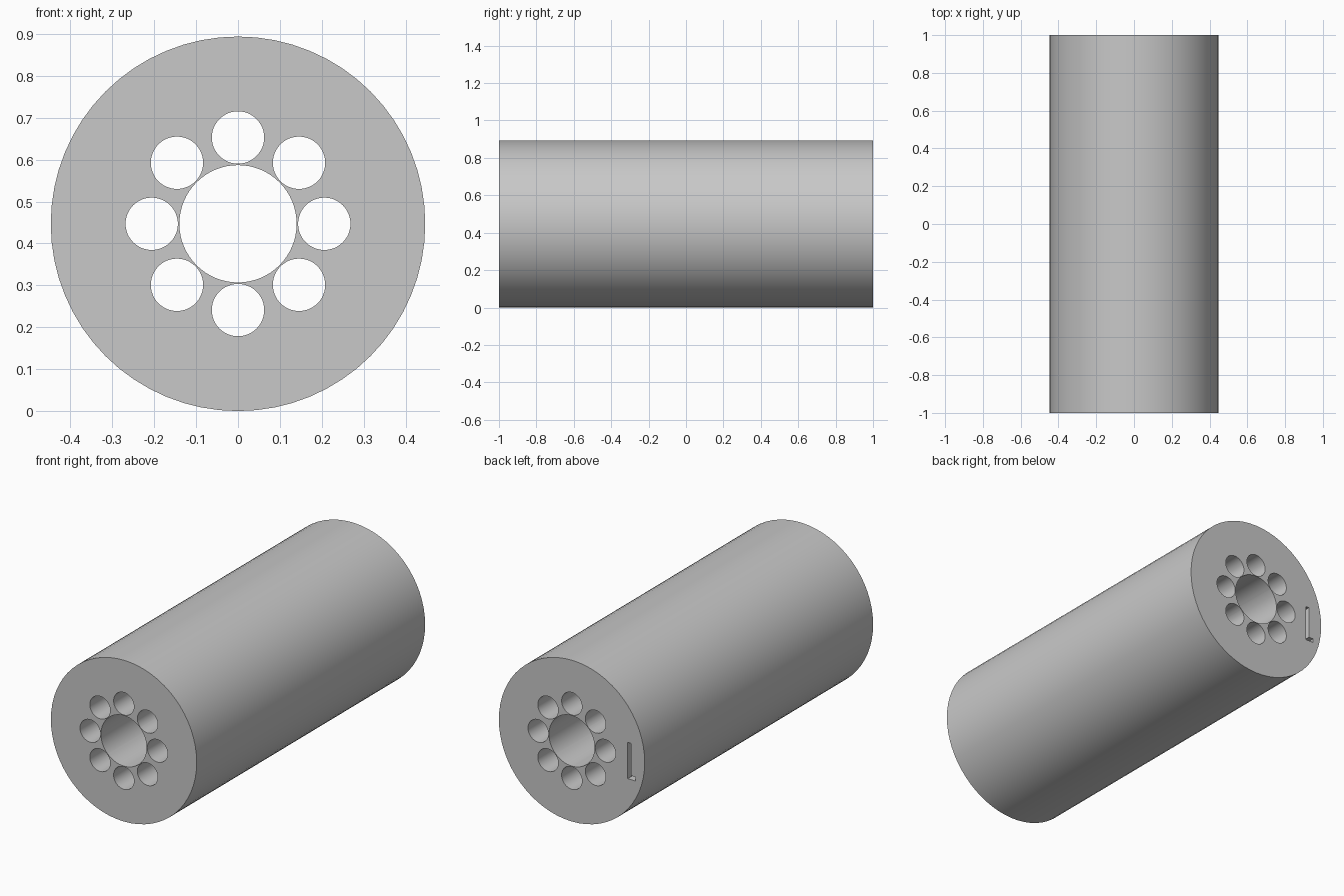
import bpy
import bmesh
import math
from mathutils import Matrix, Vector

cube = bpy.data.objects.get("Cube")
if cube:
    bpy.data.objects.remove(cube, do_unlink=True)

RADIUS = 0.447
LENGTH = 2.0
BORE = 0.14
HOLE = 0.0625
HOLE_RING = 0.206
HOLE_COUNT = 8
SLOT_DEPTH = 0.05

grey = bpy.data.materials.new("plain grey")
grey.use_nodes = True
colour = (0.58, 0.58, 0.58, 1)
grey.diffuse_color = colour
grey.node_tree.nodes["Principled BSDF"].inputs["Base Color"].default_value = colour


def add_rod(bm, radius, length, x, z, sides):
    """Round rod lying along y."""
    place = Matrix.Translation((x, 0, z)) @ Matrix.Rotation(math.pi / 2, 4, "X")
    bmesh.ops.create_cone(bm, cap_ends=True, segments=sides, radius1=radius,
                          radius2=radius, depth=length, matrix=place)


def finish(bm, name):
    bmesh.ops.recalc_face_normals(bm, faces=bm.faces)
    mesh = bpy.data.meshes.new(name)
    bm.to_mesh(mesh)
    bm.free()
    obj = bpy.data.objects.new(name, mesh)
    bpy.context.collection.objects.link(obj)
    return obj


# Solid cylinder
bm = bmesh.new()
add_rod(bm, RADIUS, LENGTH, 0, RADIUS, 64)
body = finish(bm, "cylinder_body")
body.data.materials.append(grey)

# Central bore and the ring of through holes
bm = bmesh.new()
add_rod(bm, BORE, LENGTH + 0.2, 0, RADIUS, 64)
for i in range(HOLE_COUNT):
    angle = i * math.tau / HOLE_COUNT
    add_rod(bm, HOLE, LENGTH + 0.2, HOLE_RING * math.cos(angle),
            RADIUS + HOLE_RING * math.sin(angle), 48)
holes = finish(bm, "hole_cutter")

# Shallow key slot with a short foot, in the back end
bm = bmesh.new()
profile = [(-0.343, 0.083), (-0.343, -0.118), (-0.392, -0.118),
           (-0.392, -0.096), (-0.363, -0.096), (-0.363, 0.083)]
corners = [bm.verts.new((x, LENGTH / 2 - SLOT_DEPTH, RADIUS + z)) for x, z in profile]
base = bm.faces.new(corners)
top = bmesh.ops.extrude_face_region(bm, geom=[base])["geom"]
bmesh.ops.translate(bm, vec=Vector((0, SLOT_DEPTH * 2, 0)),
                    verts=[v for v in top if isinstance(v, bmesh.types.BMVert)])
slot = finish(bm, "slot_cutter")

# Cut the body, then discard the cutters
bpy.ops.object.select_all(action="DESELECT")
bpy.context.view_layer.objects.active = body
body.select_set(True)
for cutter in (holes, slot):
    cutter.hide_render = True
    cut = body.modifiers.new(cutter.name, "BOOLEAN")
    cut.operation = "DIFFERENCE"
    cut.solver = "EXACT"
    cut.object = cutter
    bpy.ops.object.modifier_apply(modifier=cut.name)
    bpy.data.objects.remove(cutter, do_unlink=True)

bpy.ops.object.shade_smooth_by_angle(angle=math.radians(30))
